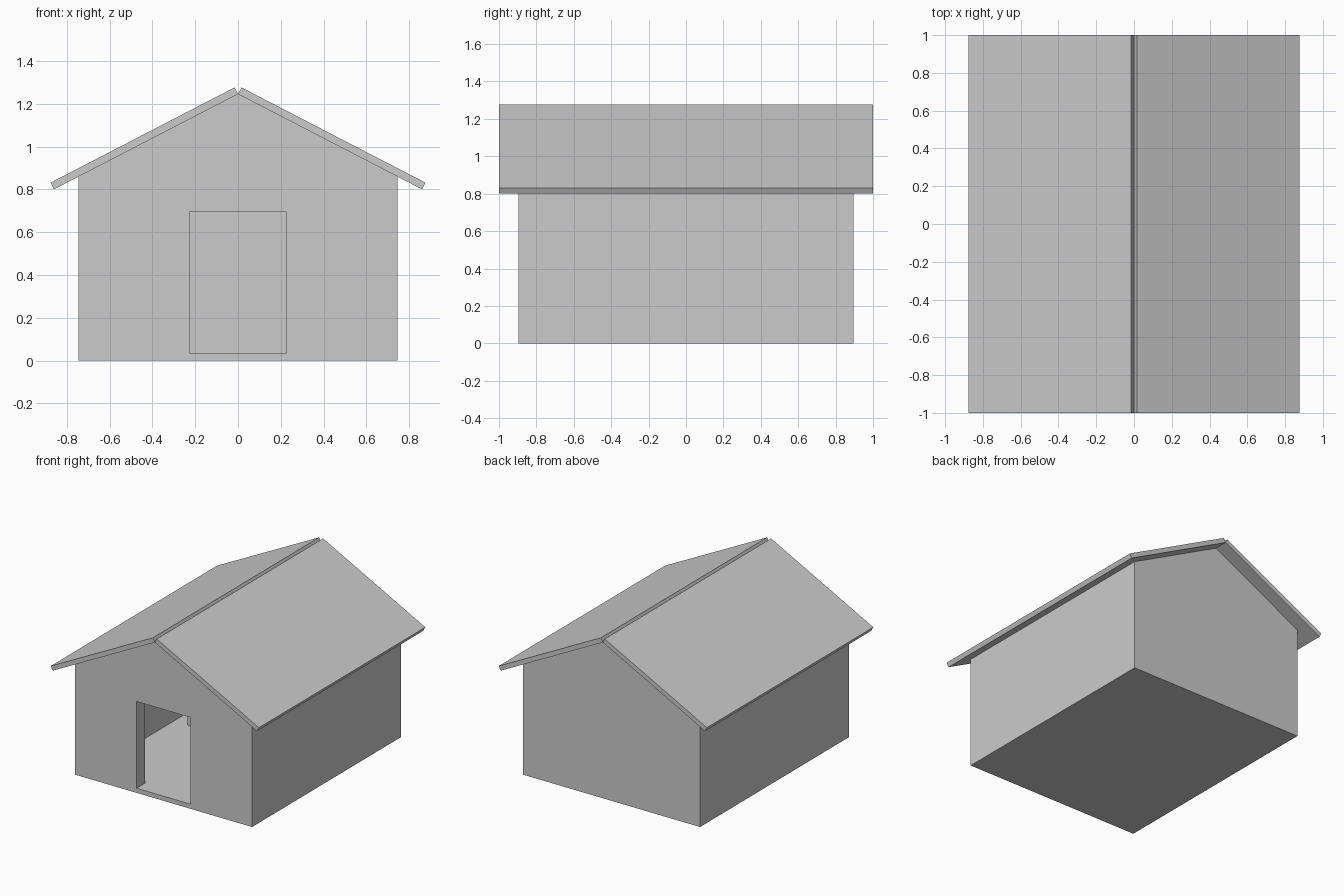
import bpy, bmesh, math

if "Cube" in bpy.data.objects:
    bpy.data.objects.remove(bpy.data.objects["Cube"])


def prism(name, profile, y0, y1):
    """Extrude an x-z profile along y."""
    bm = bmesh.new()
    face = bm.faces.new([bm.verts.new((x, y0, z)) for x, z in profile])
    out = bmesh.ops.extrude_face_region(bm, geom=[face])
    verts = [v for v in out["geom"] if isinstance(v, bmesh.types.BMVert)]
    bmesh.ops.translate(bm, verts=verts, vec=(0, y1 - y0, 0))
    bmesh.ops.recalc_face_normals(bm, faces=bm.faces[:])
    mesh = bpy.data.meshes.new(name)
    bm.to_mesh(mesh)
    bm.free()
    ob = bpy.data.objects.new(name, mesh)
    bpy.context.collection.objects.link(ob)
    return ob


def box(name, x0, x1, y0, y1, z0, z1):
    return prism(name, [(x0, z0), (x1, z0), (x1, z1), (x0, z1)], y0, y1)


def cut(target, cutter):
    mod = target.modifiers.new(cutter.name, 'BOOLEAN')
    mod.operation = 'DIFFERENCE'
    mod.solver = 'EXACT'
    mod.object = cutter
    cutter.hide_render = True
    cutter.hide_set(True)


W, D, RIDGE = 0.745, 0.895, 1.245
SLOPE = math.atan2(0.445, 0.86)
FLOOR, WALL, ROOF = 0.035, 0.10, 0.035
eave = RIDGE - W * math.tan(SLOPE)

# Gabled body with a hollow room, open to the roof, and a doorway
body = prism("house_body", [(-W, 0), (W, 0), (W, eave), (0, RIDGE), (-W, eave)], -D, D)
cut(body, box("room_cutter", WALL - W, W - WALL, WALL - D, D - WALL, FLOOR, 2))
cut(body, box("door_cutter", -0.227, 0.227, -D - 0.2, -D + 0.3, FLOOR, 0.695))

# Two roof boards meeting at their lower ridge edge, leaving a V groove
nx, nz = ROOF * math.sin(SLOPE), ROOF * math.cos(SLOPE)
for side, s in (("left", -1), ("right", 1)):
    prism("roof_" + side, [(0, RIDGE), (s * 0.86, 0.80),
                           (s * (0.86 + nx), 0.80 + nz), (s * nx, RIDGE + nz)], -1, 1)

# Small block on the floor, glimpsed through the doorway
box("inner_block", -0.53, -0.26, 0.15, 0.42, FLOOR, 0.15)
